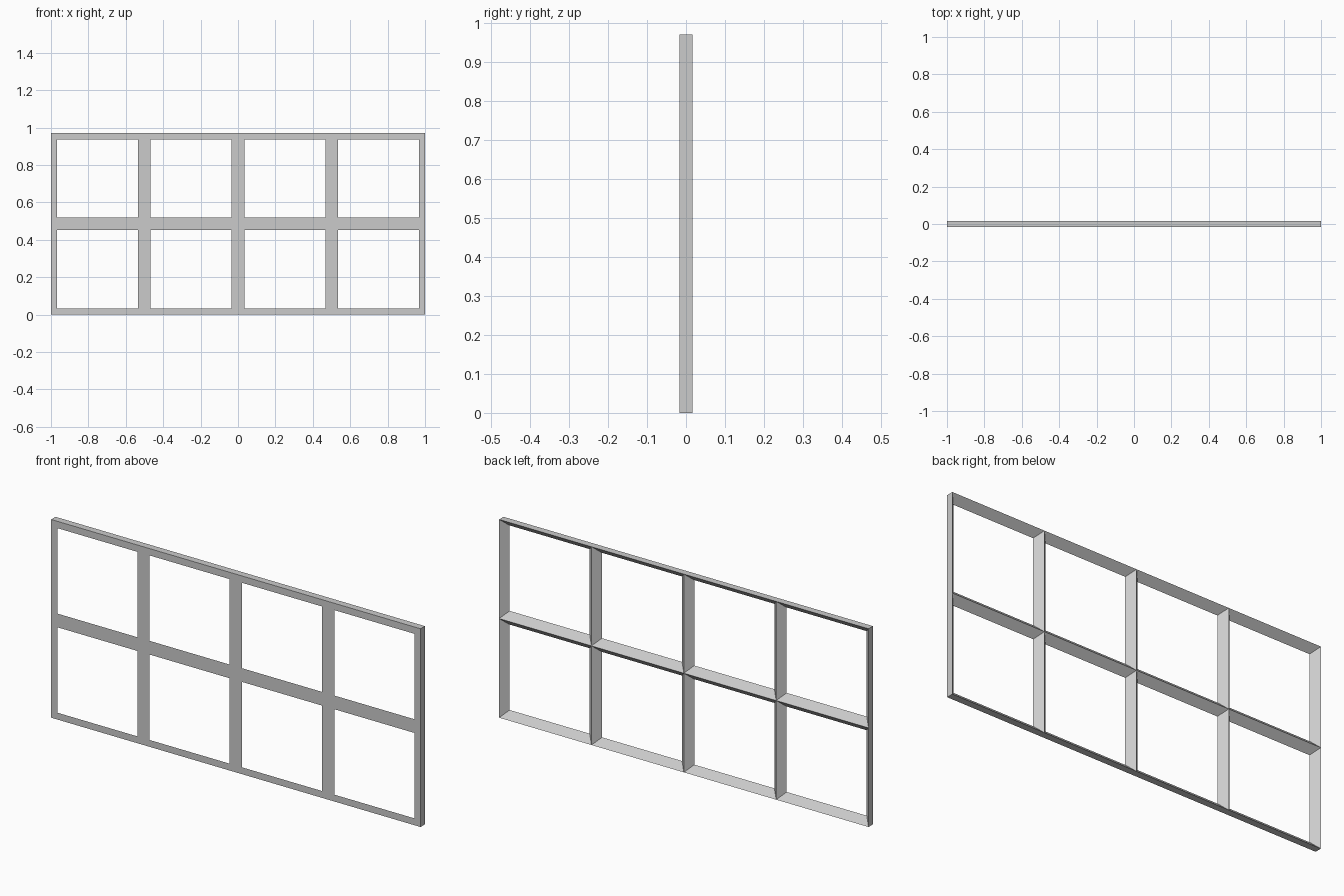
import bpy, bmesh

cube = bpy.data.objects.get("Cube")
if cube:
    bpy.data.objects.remove(cube, do_unlink=True)

WIDTH, HEIGHT, DEPTH = 2.0, 0.97, 0.034
COLS, ROWS = 4, 2
RIM = 0.0335  # half the width of a bar on the front

grey = bpy.data.materials.new("light_grey")
grey.use_nodes = True
colour = (0.6, 0.6, 0.6, 1)
grey.diffuse_color = colour
grey.node_tree.nodes["Principled BSDF"].inputs["Base Color"].default_value = colour

bm = bmesh.new()


def loop(x0, x1, z0, z1, y):
    """Four corners of one pane, anticlockwise from the front."""
    return [bm.verts.new((x, y, z)) for x, z in ((x0, z0), (x1, z0), (x1, z1), (x0, z1))]


def strip(a, b, sides=range(4)):
    """Join two corner loops with one quad for each side."""
    for i in sides:
        j = (i + 1) % 4
        bm.faces.new((a[i], a[j], b[j], b[i]))


# Each pane: flat front border, then slopes running back to a sharp ridge
w, h = WIDTH / COLS, HEIGHT / ROWS
for c in range(COLS):
    for r in range(ROWS):
        x, z = c * w - WIDTH / 2, r * h
        front = loop(x, x + w, z, z + h, -DEPTH / 2)
        hole = loop(x + RIM, x + w - RIM, z + RIM, z + h - RIM, -DEPTH / 2)
        back = loop(x, x + w, z, z + h, DEPTH / 2)
        strip(front, hole)
        strip(hole, back)
        # Outer walls only where the pane touches the edge of the frame
        on_edge = (r == 0, c == COLS - 1, r == ROWS - 1, c == 0)
        strip(back, front, [i for i in range(4) if on_edge[i]])

bmesh.ops.remove_doubles(bm, verts=bm.verts, dist=0.0001)
bmesh.ops.recalc_face_normals(bm, faces=bm.faces)

mesh = bpy.data.meshes.new("window_lattice")
bm.to_mesh(mesh)
bm.free()
mesh.materials.append(grey)
bpy.context.collection.objects.link(bpy.data.objects.new("window_lattice", mesh))
